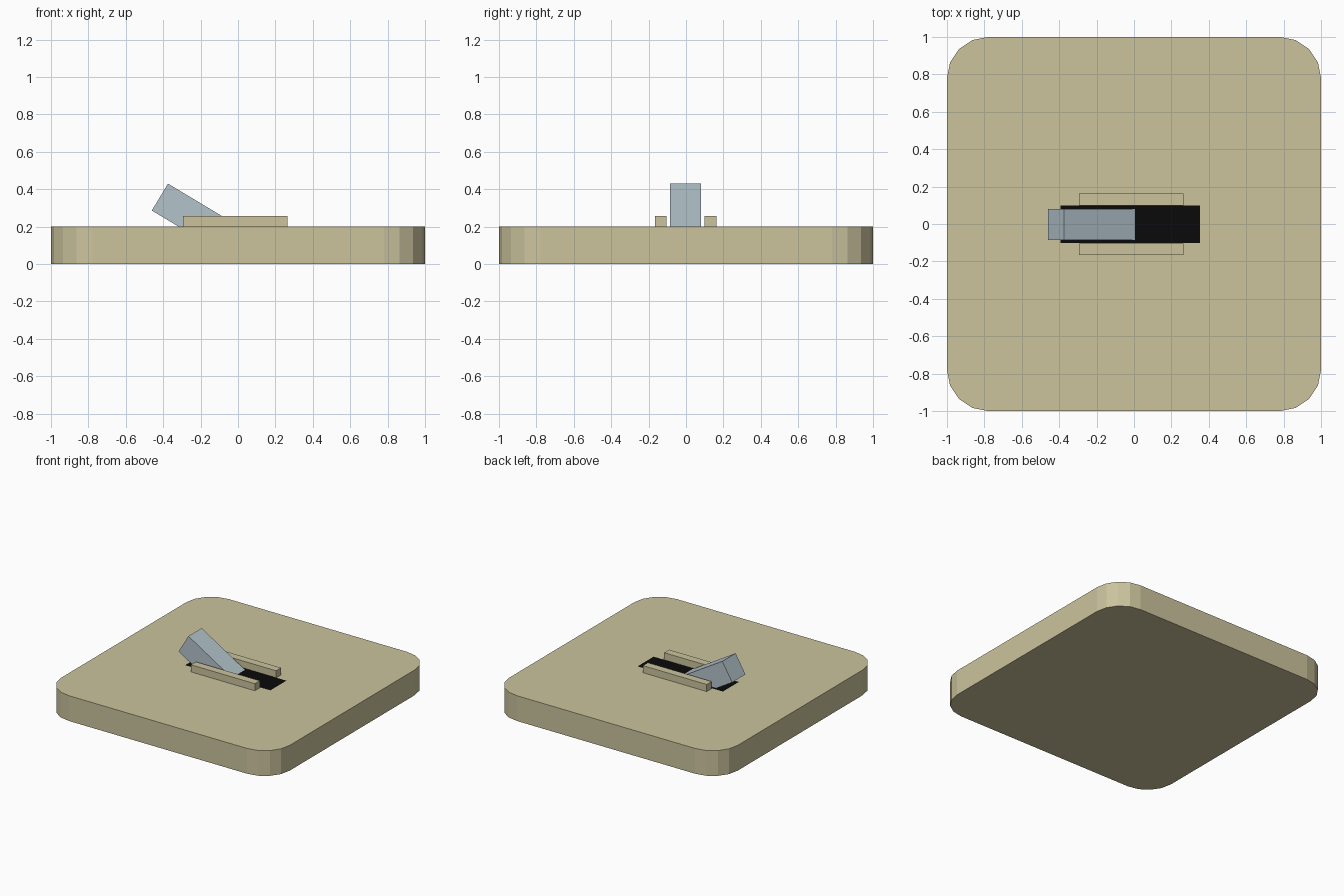
import bpy, bmesh
from math import pi, cos, sin, radians

if "Cube" in bpy.data.objects:
    bpy.data.objects.remove(bpy.data.objects["Cube"])


def material(name, rgb):
    m = bpy.data.materials.new(name)
    m.diffuse_color = (*rgb, 1)
    m.use_nodes = True
    m.node_tree.nodes["Principled BSDF"].inputs["Base Color"].default_value = m.diffuse_color
    return m


IVORY = material("ivory", (0.60, 0.55, 0.34))
STEEL = material("pale_blue", (0.45, 0.55, 0.60))
BLACK = material("black", (0.003, 0.003, 0.003))


def extrude(name, points, offset, mat):
    """Make a flat outline and extrude it along offset (None = flat sheet)."""
    bm = bmesh.new()
    face = bm.faces.new([bm.verts.new(p) for p in points])
    if offset:
        geom = bmesh.ops.extrude_face_region(bm, geom=[face], use_keep_orig=True)["geom"]
        bmesh.ops.translate(bm, vec=offset, verts=[v for v in geom if isinstance(v, bmesh.types.BMVert)])
        bmesh.ops.recalc_face_normals(bm, faces=bm.faces[:])
    mesh = bpy.data.meshes.new(name)
    bm.to_mesh(mesh)
    bm.free()
    mesh.materials.append(mat)
    ob = bpy.data.objects.new(name, mesh)
    bpy.context.collection.objects.link(ob)
    return ob


def rect(x0, x1, y0, y1, z):
    return [(x0, y0, z), (x1, y0, z), (x1, y1, z), (x0, y1, z)]


# Base plate: square with four-segment rounded corners
R = 0.22
outline = []
for k, (sx, sy) in enumerate([(1, 1), (-1, 1), (-1, -1), (1, -1)]):
    for i in range(5):
        a = k * pi / 2 + i * pi / 8
        outline.append((sx * (1 - R) + R * cos(a), sy * (1 - R) + R * sin(a), 0))
extrude("base_plate", outline, (0, 0, 0.2), IVORY)

# Dark slot lying on the plate
extrude("slot", rect(-0.392, 0.354, -0.101, 0.099, 0.202), None, BLACK)

# Guide rails either side of the slot
for side, y0 in (("front", -0.167), ("back", 0.1)):
    extrude(side + "_rail", rect(-0.295, 0.264, y0, y0 + 0.062, 0.2), (0, 0, 0.056), IVORY)

# Tilted lever sinking into the slot
tilt = radians(31)
dx, dz = cos(tilt), -sin(tilt)
x, z, thick, length = -0.461, 0.286, 0.168, 0.5
tx, tz = -dz * thick, dx * thick
profile = [(x, z), (x + dx * length, z + dz * length),
           (x + dx * length + tx, z + dz * length + tz), (x + tx, z + tz)]
extrude("lever", [(px, -0.085, pz) for px, pz in profile], (0, 0.166, 0), STEEL)
